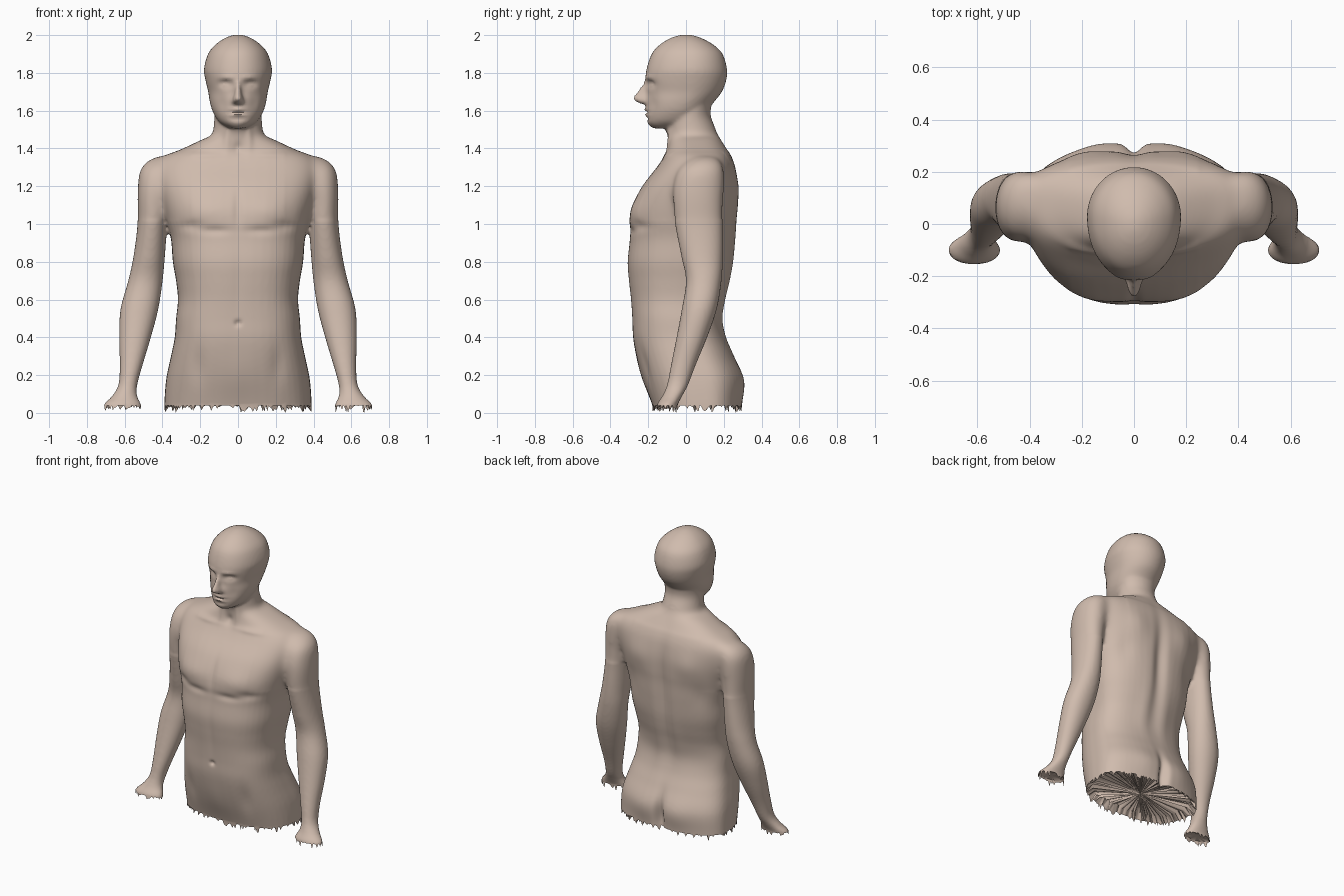
import bpy, bmesh, math, random
from mathutils import Vector

random.seed(4)
cube = bpy.data.objects.get("Cube")
if cube:
    bpy.data.objects.remove(cube, do_unlink=True)

skin = bpy.data.materials.new("skin_beige")
skin.use_nodes = True
SKIN = (0.63, 0.50, 0.42, 1)
skin.diffuse_color = SKIN
skin.node_tree.nodes["Principled BSDF"].inputs["Base Color"].default_value = SKIN


def smooth_rings(rings, steps=5):
    """Curve smoothly through the given rings."""
    pts = [rings[0], *rings, rings[-1]]
    out = []
    for p0, p1, p2, p3 in zip(pts, pts[1:], pts[2:], pts[3:]):
        for i in range(steps):
            t = i / steps
            out.append([b + .5 * t * (c - a + t * (2 * a - 5 * b + 4 * c - d
                                                   + t * (3 * (b - c) + d - a)))
                        for a, b, c, d in zip(p0, p1, p2, p3)])
    return out + [rings[-1]]


def loft(name, rings, power=2.0, back_power=2.0, widest=.5, side=1, sides=48):
    """Closed skin through rings of (z, half width, front y, back y, centre x)."""
    bm = bmesh.new()
    loops = []
    for z, w, front, back, *centre in smooth_rings(rings):
        mid = front + widest * (back - front)
        x0 = centre[0] * side if centre else 0
        loop = []
        for k in range(sides):
            a = math.tau * k / sides
            c, s = math.cos(a), math.sin(a)
            p = 2 / (back_power if s > 0 else power)
            x = math.copysign(abs(c) ** p, c) * w
            y = mid + abs(s) ** p * ((back if s > 0 else front) - mid)
            loop.append(bm.verts.new((x0 + x, y, z)))
        loops.append(loop)
    for lo, hi in zip(loops, loops[1:]):
        for k in range(sides):
            j = (k + 1) % sides
            bm.faces.new((lo[k], lo[j], hi[j], hi[k]))
    bm.faces.new(loops[0])
    bm.faces.new(loops[-1])
    bmesh.ops.recalc_face_normals(bm, faces=bm.faces)
    mesh = bpy.data.meshes.new(name)
    bm.to_mesh(mesh)
    bm.free()
    obj = bpy.data.objects.new(name, mesh)
    bpy.context.collection.objects.link(obj)
    return obj


# Torso from hips to base of the neck
torso = loft("torso", [
    (-.08, .39, -.14, .29), (.05, .39, -.18, .297), (.18, .38, -.225, .302),
    (.3, .355, -.26, .255), (.4, .335, -.28, .212), (.5, .328, -.285, .19),
    (.6, .318, -.292, .203), (.7, .328, -.303, .23), (.8, .345, -.31, .252),
    (.92, .355, -.298, .265), (1.02, .38, -.298, .271), (1.1, .4, -.282, .277),
    (1.2, .425, -.232, .277), (1.3, .435, -.155, .262), (1.36, .39, -.115, .241),
    (1.39, .315, -.10, .222), (1.42, .25, -.095, .203), (1.46, .165, -.09, .178),
], power=2.7, back_power=2.3, widest=.62)

neck = loft("neck", [
    (1.36, .2, -.08, .215), (1.42, .16, -.09, .195), (1.47, .138, -.1, .172),
    (1.52, .128, -.1, .15), (1.58, .125, -.09, .13), (1.66, .125, -.05, .135),
    (1.72, .1, -.03, .1),
])

# Skull and jaw, then the nose
head = loft("head", [
    (1.506, .045, -.175, 0), (1.525, .08, -.198, .04), (1.55, .108, -.208, .07),
    (1.6, .136, -.21, .11), (1.65, .15, -.212, .152), (1.7, .158, -.206, .19),
    (1.76, .172, -.214, .213), (1.82, .18, -.209, .217), (1.9, .159, -.182, .194),
    (1.95, .119, -.138, .144), (1.985, .068, -.08, .08), (2.002, .02, -.025, .025),
], power=2.1, widest=.56)

nose = loft("nose", [
    (1.635, .03, -.235, -.16), (1.65, .036, -.268, -.16), (1.665, .03, -.282, -.16),
    (1.69, .022, -.266, -.16), (1.73, .017, -.238, -.16), (1.77, .012, -.215, -.16),
], widest=.75)

# Arms from hand stump to shoulder
ARM = [
    (-.03, .105, -.16, -.06, .615), (.04, .1, -.155, -.045, .612),
    (.09, .066, -.125, -.02, .6), (.15, .05, -.1, .012, .583),
    (.25, .06, -.08, .05, .566), (.4, .084, -.05, .112, .545),
    (.55, .1, -.022, .163, .522), (.7, .091, 0, .188, .49),
    (.83, .083, -.025, .195, .47), (1.0, .079, -.058, .195, .453),
    (1.12, .088, -.07, .198, .445), (1.2, .094, -.068, .203, .437),
    (1.28, .096, -.045, .202, .425), (1.33, .08, .0, .185, .405),
    (1.358, .045, .05, .15, .385),
]
arms = [loft(n, ARM, power=2.1, back_power=2.1, side=s)
        for n, s in (("left_arm", 1), ("right_arm", -1))]

# Fuse all parts into one skin
bpy.ops.object.select_all(action='DESELECT')
for part in (torso, neck, head, nose, *arms):
    part.select_set(True)
bpy.context.view_layer.objects.active = torso
bpy.ops.object.join()
body = torso
body.name = "body"
fuse = body.modifiers.new("fuse", 'REMESH')
fuse.mode = 'VOXEL'
fuse.voxel_size = .0105
relax = body.modifiers.new("relax", 'SMOOTH')
relax.factor = .5
relax.iterations = 5
for m in ("fuse", "relax"):
    bpy.ops.object.modifier_apply(modifier=m)

bm = bmesh.new()
bm.from_mesh(body.data)

# Blend the shoulders and the base of the neck
joints = [v for v in bm.verts
          if (abs(v.co.x) > .25 and 1.02 < v.co.z < 1.4) or 1.38 < v.co.z < 1.5]
for _ in range(28):
    bmesh.ops.smooth_vert(bm, verts=joints, factor=.5,
                          use_axis_x=True, use_axis_y=True, use_axis_z=True)

# Sculpt strokes: centre, x radius, z radius, push along y; mirrored
STROKES = [
    ((.17, -.28, 1.07), .1, .07, -.01),      # chest muscle
    ((.12, -.28, .965), .08, .022, .01),     # chest crease
    ((.25, -.25, .99), .06, .028, .012),     # outer chest crease
    ((0, -.29, 1.08), .022, .1, .01),        # breastbone
    ((0, -.29, .7), .025, .2, .004),         # belly line
    ((0, -.28, .475), .016, .014, .016),     # navel
    ((0, -.24, .2), .1, .12, -.007),         # lower belly
    ((.21, -.2, .25), .04, .1, .01),         # groin
    ((.17, -.11, 1.365), .1, .016, -.007),   # collarbone
    ((0, -.1, 1.4), .025, .03, .014),        # throat notch
    ((.06, -.09, 1.45), .018, .07, -.008),   # neck cord
    ((0, .26, .95), .045, .3, -.025),        # spine
    ((.19, .26, 1.18), .08, .1, .012),       # shoulder blade
    ((.26, .22, .98), .05, .09, -.008),      # below shoulder blade
    ((.08, .2, .6), .05, .16, .008),         # lower back muscle
    ((0, .29, .1), .03, .13, -.045),         # cleft
    ((.13, .28, .15), .09, .1, .01),         # buttock
    ((.066, -.2, 1.742), .034, .02, .022),   # eye socket
    ((.066, -.19, 1.735), .018, .009, -.009),  # eyelid
    ((.06, -.2, 1.775), .04, .012, -.006),   # brow
    ((.085, -.17, 1.64), .03, .04, .008),    # cheek hollow
    ((0, -.21, 1.607), .04, .008, -.01),     # upper lip
    ((0, -.21, 1.592), .045, .005, .008),    # mouth line
    ((0, -.21, 1.578), .035, .008, -.009),   # lower lip
    ((0, -.2, 1.557), .04, .01, .007),       # chin fold
]
for (x, y, z), rx, rz, push in STROKES:
    for sx in {x, -x}:
        for v in bm.verts:
            d = ((v.co.x - sx) / rx) ** 2 + ((v.co.z - z) / rz) ** 2
            if d < 6 and abs(v.co.y - y) < .11:
                v.co.y += push * math.exp(-d)

# Cut the hips and wrists with a torn rim around a shallow hollow
bmesh.ops.bisect_plane(bm, geom=bm.verts[:] + bm.edges[:] + bm.faces[:],
                       plane_co=(0, 0, .04), plane_no=(0, 0, 1), clear_inner=True)
rim = [e for e in bm.edges if e.is_boundary]
inner = bmesh.ops.extrude_edge_only(bm, edges=rim)["geom"]
for v in {v for e in rim for v in e.verts}:
    v.co.z -= .04 * random.random() ** 5
for v in (g for g in inner if isinstance(g, bmesh.types.BMVert)):
    hand = abs(v.co.x) > .45
    centre = Vector((math.copysign(.61, v.co.x), -.1)) if hand else Vector((0, .06))
    v.co.xy = v.co.xy.lerp(centre, .12)
    v.co.z += .01 if hand else random.uniform(.02, .05)
caps = bmesh.ops.edgeloop_fill(bm, edges=[e for e in bm.edges if e.is_boundary])["faces"]
bmesh.ops.poke(bm, faces=caps)
bmesh.ops.recalc_face_normals(bm, faces=bm.faces)
bm.to_mesh(body.data)
bm.free()

body.data.materials.clear()
body.data.materials.append(skin)
body.select_set(True)
bpy.ops.object.shade_smooth_by_angle(angle=math.radians(60))
